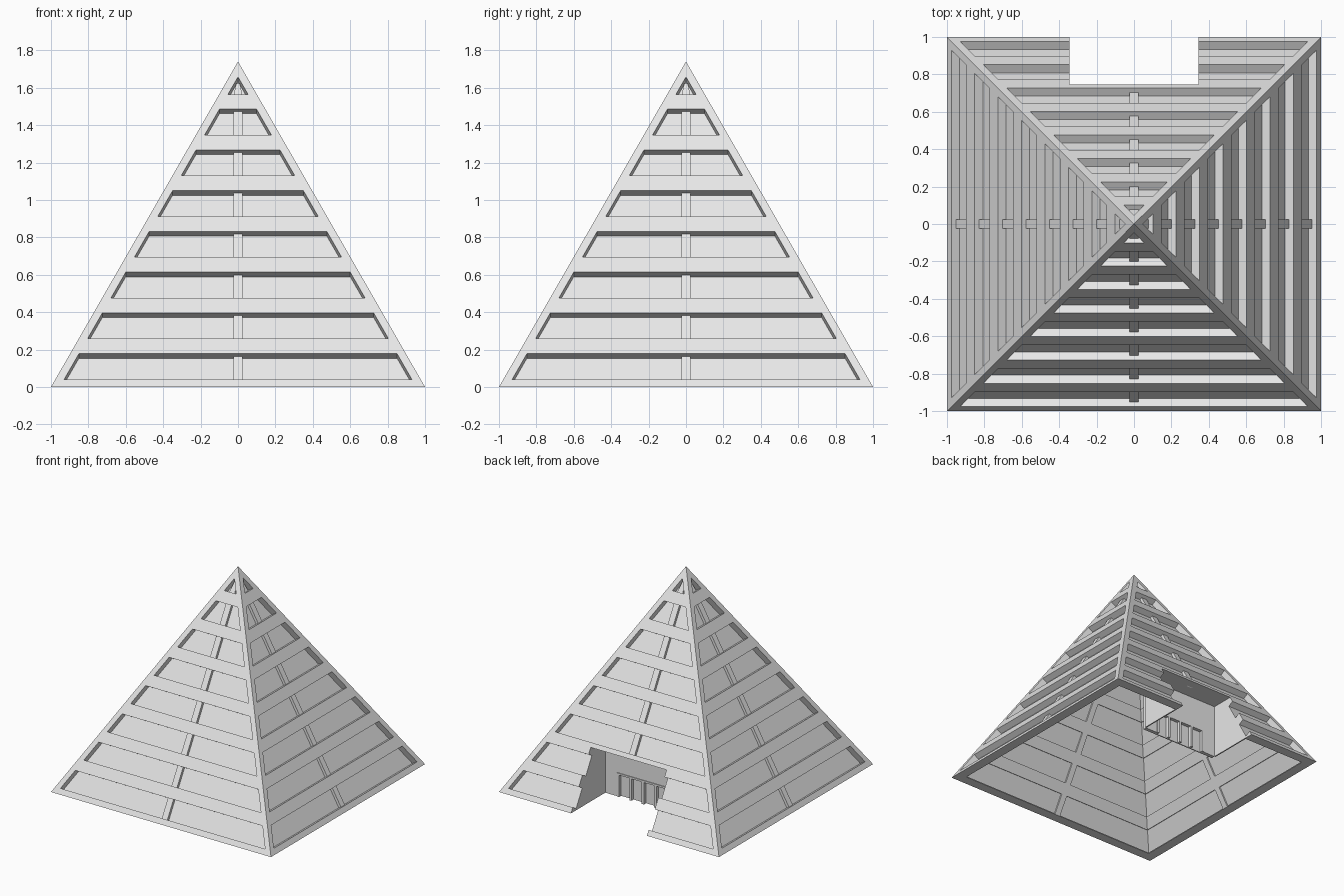
import bpy, bmesh, math
from mathutils import Matrix, Vector

cube = bpy.data.objects.get("Cube")
if cube:
    bpy.data.objects.remove(cube)

H = 1.74                                   # pyramid height, base half-width is 1
TILT = math.atan(1 / H)
NY, NZ = math.cos(TILT), -math.sin(TILT)   # inward normal of the front slope
MARGIN, RECESS, SHELL, THIN = 0.047, 0.05, 0.07, 0.058
WINDOWS = [(0.04 + 0.218 * i, 0.178 + 0.218 * i) for i in range(8)]
WINDOWS[7] = (1.565, 1.656)
DOOR_Y, BAY, BAY_Z = 0.555, 0.345, 0.444   # entrance bay

stone = bpy.data.materials.new("light_grey_stone")
stone.use_nodes = True
stone.diffuse_color = (0.8, 0.8, 0.8, 1)
stone.node_tree.nodes["Principled BSDF"].inputs["Base Color"].default_value = (0.8, 0.8, 0.8, 1)


def finish(bm, name):
    bmesh.ops.recalc_face_normals(bm, faces=bm.faces)
    mesh = bpy.data.meshes.new(name)
    bm.to_mesh(mesh)
    bm.free()
    mesh.materials.append(stone)
    obj = bpy.data.objects.new(name, mesh)
    bpy.context.collection.objects.link(obj)
    return obj


def prism(bm, bottom, top):
    """Closed solid between two loops of equal length."""
    a = [bm.verts.new(p) for p in bottom]
    b = [bm.verts.new(p) for p in top]
    n = len(a)
    bm.faces.new(a)
    bm.faces.new(b[::-1])
    for i in range(n):
        j = (i + 1) % n
        bm.faces.new((a[i], a[j], b[j], b[i]))


def box(bm, x0, x1, y0, y1, z0, z1):
    loop = [(x0, y0), (x1, y0), (x1, y1), (x0, y1)]
    prism(bm, [(x, y, z0) for x, y in loop], [(x, y, z1) for x, y in loop])


def half(z, d=0):
    """Half-width of the pyramid at height z, shrunk by slope depth d."""
    return 1 - z / H - d / NY


def slope_point(side, u, z, d):
    p = Vector((u, -half(z) + NY * d, z + NZ * d))
    return Matrix.Rotation(side * math.pi / 2, 3, 'Z') @ p


def slope_prism(bm, side, z0, z1, w0, w1, d0, d1):
    loop = [(-w0, z0), (w0, z0), (w1, z1), (-w1, z1)]
    prism(bm, *[[slope_point(side, u, z, d) for u, z in loop] for d in (d0, d1)])


def stepped_pyramid(name, profile, tip):
    """Stack of square rings (half-width, height) closed by a tip."""
    bm = bmesh.new()
    rings = [[bm.verts.new((sx * w, sy * w, z)) for sx, sy in
              ((-1, -1), (1, -1), (1, 1), (-1, 1))] for w, z in profile]
    bm.faces.new(rings[0][::-1])
    for a, b in zip(rings, rings[1:]):
        for i in range(4):
            j = (i + 1) % 4
            bm.faces.new((a[i], a[j], b[j], b[i]))
    apex = bm.verts.new((0, 0, tip))
    for i in range(4):
        bm.faces.new((rings[-1][i], rings[-1][(i + 1) % 4], apex))
    return finish(bm, name)


def subtract(obj, cutter):
    cutter.hide_render = True
    mod = obj.modifiers.new("cut", 'BOOLEAN')
    mod.operation, mod.solver, mod.object = 'DIFFERENCE', 'EXACT', cutter
    bpy.context.view_layer.update()
    graph = bpy.context.evaluated_depsgraph_get()
    mesh = bpy.data.meshes.new_from_object(obj.evaluated_get(graph))
    obj.modifiers.clear()
    obj.data = mesh
    bpy.data.objects.remove(cutter)


# Hollow shell, stepped inside behind each window band
shell = stepped_pyramid("pyramid_shell", [(1, 0)], H)
profile = [(half(-0.1, SHELL), -0.1)]
for z0, z1 in WINDOWS[:7]:
    for z, d in ((z0, SHELL), (z0, THIN), (z1, THIN), (z1, SHELL)):
        h = max(z + NZ * d, 0.004 + 0.001 * (d == THIN))
        profile.append((half(h, d), h))
subtract(shell, stepped_pyramid("cavity", profile, H + SHELL / NZ))

# Recessed window bands on all four slopes
bm = bmesh.new()
for side in range(4):
    for z0, z1 in WINDOWS:
        slope_prism(bm, side, z0, z1, half(z0) - MARGIN,
                    max(half(z1) - MARGIN, 0.001), -0.03, RECESS)
subtract(shell, finish(bm, "window_cutter"))

# Entrance bay at the back
bm = bmesh.new()
box(bm, -BAY, BAY, DOOR_Y, 1.2, -0.2, BAY_Z)
subtract(shell, finish(bm, "bay_cutter"))

# Central window mullions, left out where the entrance bay is
bm = bmesh.new()
for side in range(4):
    for i, (z0, z1) in enumerate(WINDOWS):
        if side == 2 and i < 2:
            continue
        last = i == 7
        slope_prism(bm, side, z0, z1 - 0.02 * last, 0.025,
                    0.01 if last else 0.025, 0.028, THIN if last else SHELL)
finish(bm, "window_mullions")

# Entrance bay side walls
bm = bmesh.new()
for s in (-1, 1):
    loop = [(DOOR_Y, 0), (half(0, THIN), 0), (half(BAY_Z, THIN), BAY_Z), (DOOR_Y, BAY_Z)]
    prism(bm, *[[(s * x, y, z) for y, z in loop] for x in (BAY, BAY + 0.01)])
finish(bm, "bay_side_walls")

# Entrance bay ceiling
bm = bmesh.new()
box(bm, -BAY, BAY, DOOR_Y, half(BAY_Z, THIN), BAY_Z, BAY_Z + 0.01)
finish(bm, "bay_ceiling")

# Entrance wall around the door opening
DOOR_W, DOOR_Z = 0.236, 0.195
bm = bmesh.new()
box(bm, -BAY, BAY, DOOR_Y - 0.03, DOOR_Y, DOOR_Z, BAY_Z)
for s in (-1, 1):
    box(bm, *sorted((s * DOOR_W, s * BAY)), DOOR_Y - 0.03, DOOR_Y, 0, DOOR_Z)
finish(bm, "entrance_wall")

# Four door leaves and the posts between them
bm = bmesh.new()
box(bm, -DOOR_W, DOOR_W, DOOR_Y - 0.03, DOOR_Y - 0.022, 0, DOOR_Z)
finish(bm, "door_leaves")
bm = bmesh.new()
for k in range(-2, 3):
    x = k * (DOOR_W - 0.01) / 2
    box(bm, x - 0.01, x + 0.01, DOOR_Y - 0.022, DOOR_Y + 0.006, 0, DOOR_Z)
box(bm, -DOOR_W, DOOR_W, DOOR_Y - 0.022, DOOR_Y + 0.006, DOOR_Z - 0.015, DOOR_Z)
finish(bm, "door_frame")
